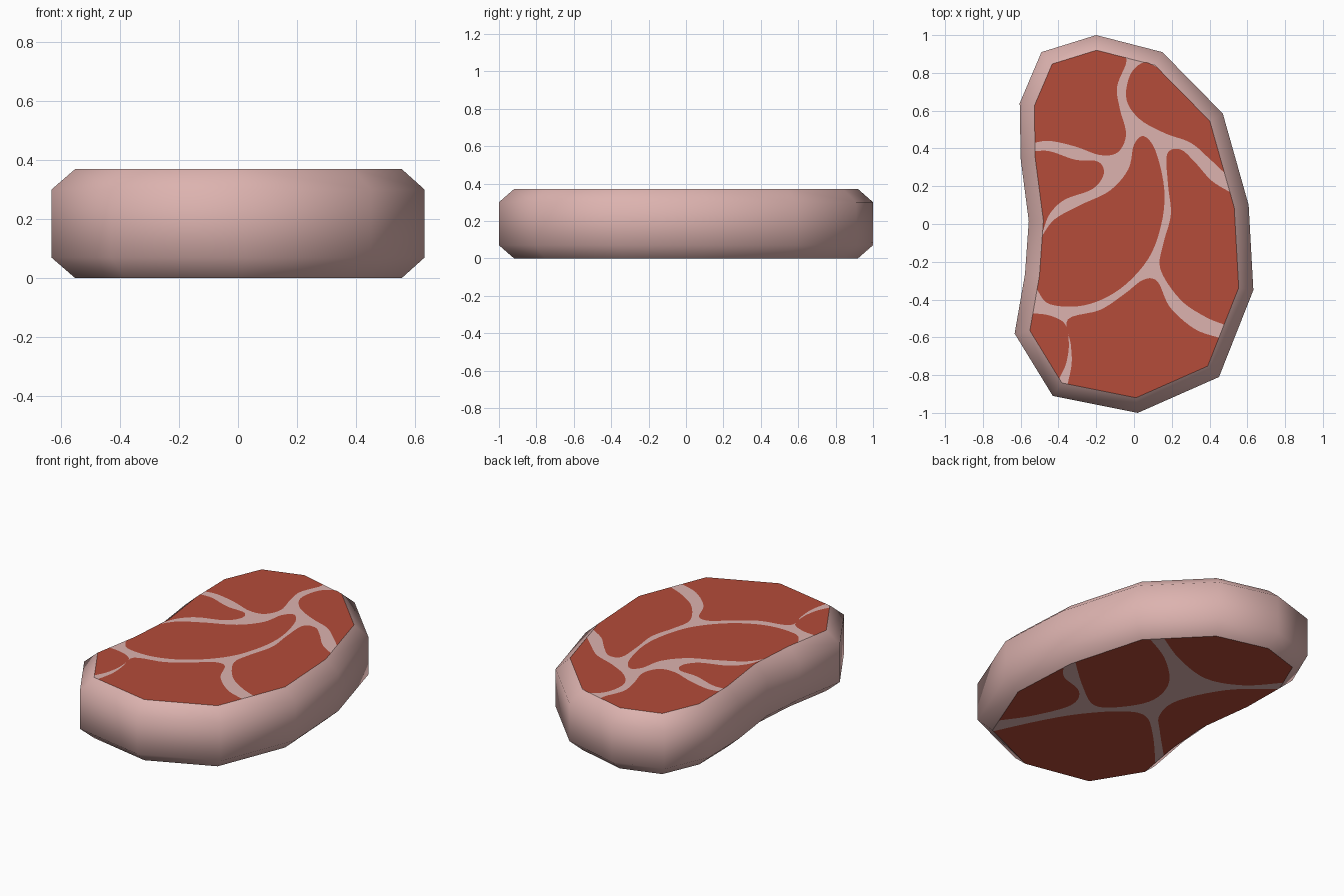
import bpy
from mathutils import Vector
from mathutils.geometry import delaunay_2d_cdt, intersect_point_line

if "Cube" in bpy.data.objects:
    bpy.data.objects.remove(bpy.data.objects["Cube"])


def material(name, rgb):
    m = bpy.data.materials.new(name)
    m.diffuse_color = (*rgb, 1)
    m.use_nodes = True
    m.node_tree.nodes["Principled BSDF"].inputs["Base Color"].default_value = m.diffuse_color
    return m


FAT = material("pink_fat", (0.72, 0.45, 0.43))
MEAT = material("red_meat", (0.46, 0.072, 0.041))

# Clockwise outline of the steak
OUTLINE = [Vector(p) for p in [
    (-.2, 1), (.15, .91), (.47, .585), (.607, .1), (.632, -.35), (.45, -.81),
    (.02, -1), (-.43, -.91), (-.632, -.58), (-.577, -.265), (-.557, .015),
    (-.6, .345), (-.605, .64), (-.49, .91)]]
N = len(OUTLINE)


def inset(pts, d):
    out = []
    for i, p in enumerate(pts):
        a = (p - pts[i - 1]).normalized()
        b = (pts[(i + 1) % N] - p).normalized()
        na, nb = Vector((a.y, -a.x)), Vector((b.y, -b.x))
        out.append(p + (na + nb) * d / (1 + na.dot(nb)))
    return out


RIM = inset(OUTLINE, 0.077)


def make(name, verts, faces, mats, smooth):
    me = bpy.data.meshes.new(name)
    me.from_pydata(verts, [], faces)
    for m in mats:
        me.materials.append(m)
    for p in me.polygons:
        p.use_smooth = smooth
    ob = bpy.data.objects.new(name, me)
    bpy.context.collection.objects.link(ob)
    return me


# Fat rind around the side, with bevelled edges
rings = [(RIM, 0), (OUTLINE, .07), (OUTLINE, .3), (RIM, .37)]
make("fat_rind", [(p.x, p.y, z) for r, z in rings for p in r],
     [(k * N + i, (k + 1) * N + i, (k + 1) * N + (i + 1) % N, k * N + (i + 1) % N)
      for k in range(3) for i in range(N)], [FAT], True)


def snap(p):
    """Nearest point on the rim, and the index of its edge."""
    best = None
    for i in range(N):
        a, b = RIM[i], RIM[(i + 1) % N]
        q, t = intersect_point_line(p, a, b)
        q = a.lerp(b, min(max(t, 0.001), 0.999))
        d = (Vector(p) - q).length
        if best is None or d < best[0]:
            best = (d, q, i)
    return best[1], best[2]


def patch(curve):
    """Smooth inner curve from rim to rim, closed along the rim."""
    pts = [Vector(p) for p in curve]
    pts[0], i0 = snap(pts[0])
    pts[-1], i1 = snap(pts[-1])
    c = [pts[0]] + pts + [pts[-1]]
    loop = []
    for a, b, d, e in zip(c, c[1:], c[2:], c[3:]):
        for s in range(5):
            t = s / 5
            loop.append(.5 * (2 * b + (d - a) * t + (2 * a - 5 * b + 4 * d - e) * t * t
                              + (3 * b - a - 3 * d + e) * t ** 3))
    loop.append(pts[-1])
    fwd = [(i1 + 1 + k) % N for k in range((i0 - i1) % N)]
    back = [(i1 - k) % N for k in range((i1 - i0) % N)]
    return loop + [RIM[i] for i in (fwd if len(fwd) <= len(back) else back)]


def cut_face(name, z, patches, up):
    """Flat cut side, divided into red meat and pink fat."""
    verts, faces = [], []
    for loop in [RIM] + patches:
        if sum(a.cross(b) for a, b in zip(loop, loop[1:] + loop[:1])) < 0:
            loop = loop[::-1]
        faces.append(list(range(len(verts), len(verts) + len(loop))))
        verts += loop
    v, _, f, _, _, orig = delaunay_2d_cdt(verts, [], faces, 1, 1e-5)
    me = make(name, [(p.x, p.y, z) for p in v],
              [t if up else t[::-1] for t in f], [FAT, MEAT], False)
    for poly, o in zip(me.polygons, orig):
        poly.material_index = int(any(k > 0 for k in o))


# Top cut: seven muscles
top = [patch([(-.04, .885), (-.045, .84), (-.09, .725), (-.075, .61), (-.042, .475),
              (-.085, .38), (-.18, .365), (-.31, .41), (-.445, .44), (-.545, .43)])]
top.append(patch([(.475, .27), (.40, .345), (.30, .43), (.165, .48), (.03, .555),
                  (-.04, .66), (-.02, .79), (.05, .855), (.13, .84)]))
top.append(patch([(.51, .17), (.41, .23), (.32, .33), (.245, .395), (.175, .37),
                  (.18, .21), (.195, .05), (.155, -.105), (.14, -.24), (.245, -.4),
                  (.375, -.49), (.47, -.53)]))
top.append(patch([(.445, -.6), (.32, -.555), (.19, -.44), (.125, -.305), (.05, -.295),
                  (-.05, -.37), (-.18, -.455), (-.35, -.505), (-.335, -.635),
                  (-.33, -.74), (-.35, -.84)]))
top.append(patch([(-.4, -.82), (-.36, -.74), (-.345, -.635), (-.365, -.53),
                  (-.445, -.485), (-.55, -.47)]))
top.append(patch([(-.5, -.06), (-.42, .025), (-.285, .1), (-.13, .175), (-.03, .29),
                  (0, .42), (.053, .465), (.115, .385), (.16, .185), (.145, 0),
                  (.075, -.185), (-.075, -.345), (-.26, -.43), (-.445, -.425),
                  (-.525, -.345)]))
top.append(patch([(-.53, .385), (-.445, .385), (-.31, .34), (-.19, .33), (-.16, .265),
                  (-.22, .185), (-.365, .13), (-.445, .055), (-.49, -.04)]))
cut_face("top_cut", .37, top, True)

# Bottom cut: five muscles
bottom = [patch([(.33, .65), (.105, .516), (-.146, .443), (-.355, .52), (-.52, .69)])]
bottom.append(patch([(-.55, .61), (-.32, .425), (-.185, .157), (-.21, -.03),
                     (-.32, -.16), (-.5, -.36)]))
bottom.append(patch([(-.53, -.45), (-.33, -.23), (-.16, -.09), (-.026, -.13),
                     (.14, -.31), (.26, -.51), (.38, -.76)]))
bottom.append(patch([(.54, .03), (.46, -.05), (.3, -.115), (.235, -.26), (.32, -.48),
                     (.44, -.65)]))
bottom.append(patch([(.53, .12), (.32, -.06), (.134, -.18), (.003, -.088),
                     (-.076, .08), (-.018, .28), (.17, .467), (.37, .58)]))
cut_face("bottom_cut", 0, bottom, False)
